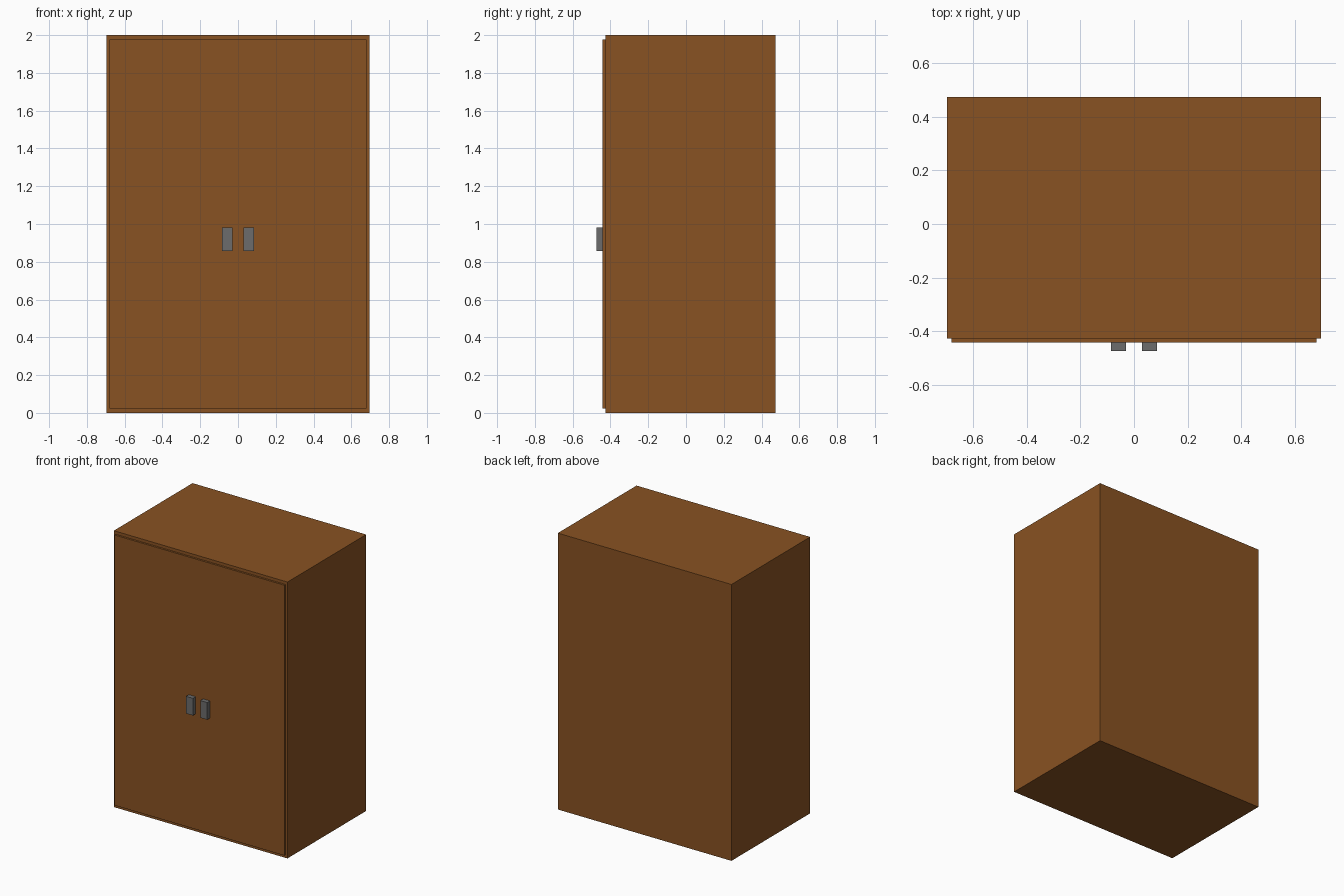
import bpy

if "Cube" in bpy.data.objects:
    bpy.data.objects.remove(bpy.data.objects["Cube"])


def material(name, rgb):
    m = bpy.data.materials.new(name)
    m.diffuse_color = (*rgb, 1.0)
    m.use_nodes = True
    m.node_tree.nodes["Principled BSDF"].inputs["Base Color"].default_value = m.diffuse_color
    return m


wood = material("brown wood", (0.25, 0.085, 0.016))
metal = material("grey metal", (0.15, 0.15, 0.15))


def box(name, lo, hi, mat):
    """Axis-aligned box between two corners."""
    bpy.ops.mesh.primitive_cube_add(size=1, location=[(a + b) / 2 for a, b in zip(lo, hi)])
    ob = bpy.context.object
    ob.name = name
    ob.scale = [b - a for a, b in zip(lo, hi)]
    bpy.ops.object.transform_apply(location=False, rotation=False, scale=True)
    ob.data.materials.append(mat)
    return ob


# Cabinet body and the slightly smaller door panel on its front
box("cabinet_body", (-0.695, -0.427, 0.0), (0.695, 0.473, 2.0), wood)
box("door_panel", (-0.68, -0.441, 0.022), (0.68, -0.427, 1.978), wood)

# Pair of handles beside the centre line
for side, x in (("left", -0.0575), ("right", 0.0575)):
    box(side + "_handle", (x - 0.0275, -0.473, 0.858), (x + 0.0275, -0.441, 0.982), metal)
